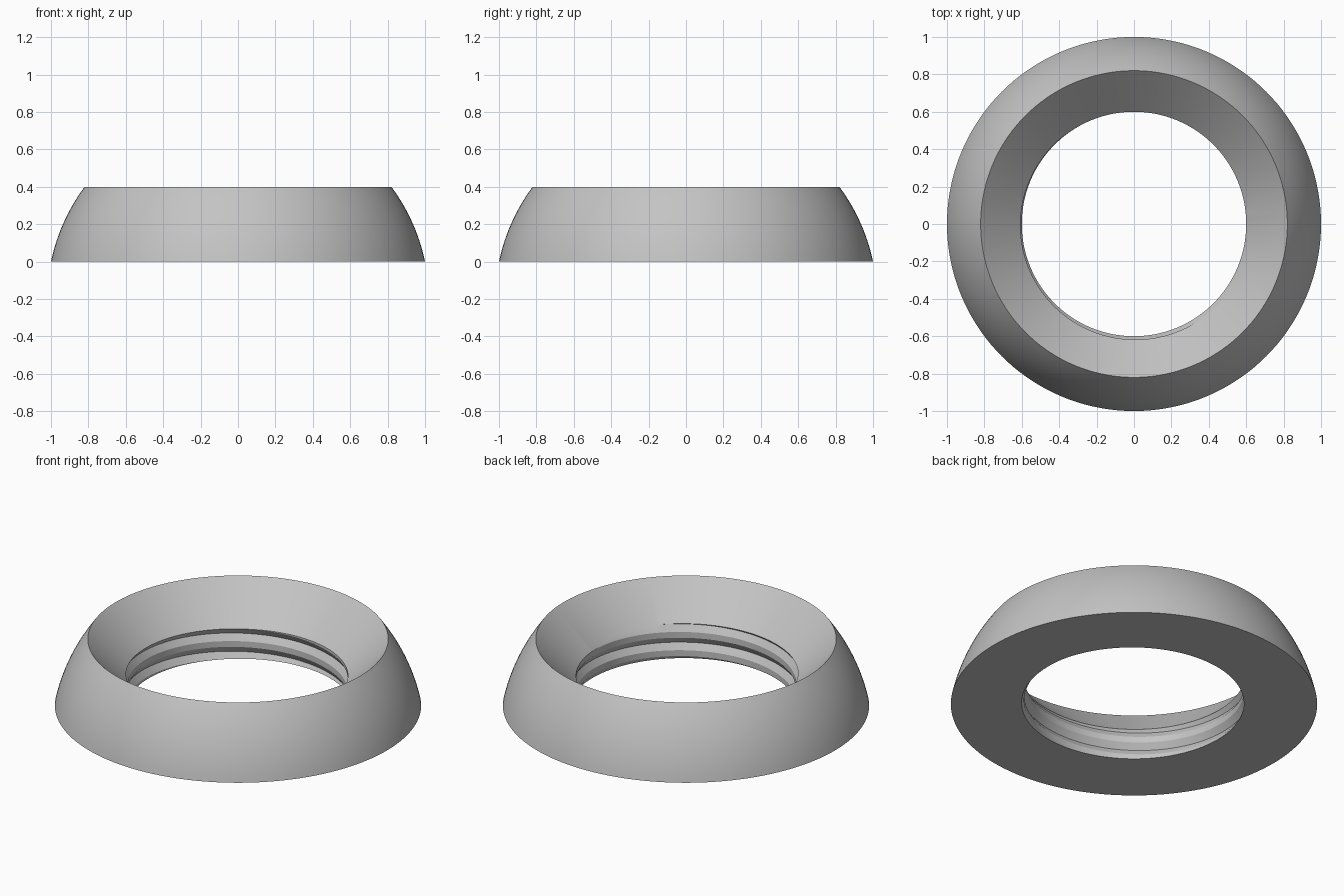
import bpy, bmesh, math

cube = bpy.data.objects.get("Cube")
if cube:
    bpy.data.objects.remove(cube, do_unlink=True)

SEGMENTS, ARC_STEPS = 144, 14
HEIGHT, RIM = 0.4, 0.82
CREST, ROOT = 0.6, 0.624          # thread radii
PITCH, FLAT = 0.11, 0.035         # thread pitch and crest width
FLANK = (PITCH - FLAT) / 2
DROP = 0.2095                     # centre of the outer dome below the base


def crest_start(angle):
    """Height of the lower crest edge of the right-handed thread."""
    return 0.075 + PITCH * (angle / math.tau - 0.375)


def thread_radius(angle, z):
    t = (z - crest_start(angle)) % PITCH
    if t < FLAT:
        return CREST
    return ROOT - (ROOT - CREST) * abs(t - FLAT - FLANK) / FLANK


def cone_end(angle):
    """Height where the conical seat runs into the thread."""
    low, high = 0.1, 0.3
    for _ in range(40):
        mid = (low + high) / 2
        if mid + RIM - HEIGHT > thread_radius(angle, mid):
            high = mid
        else:
            low = mid
    return low


def section(angle):
    """Closed (radius, height) outline of the ring at one angle."""
    top = cone_end(angle)
    points = []
    for turn in range(-2, 4):
        for offset in (0, FLAT, FLAT + FLANK):
            z = crest_start(angle) + turn * PITCH + offset
            z = min(max(z, 0), top)
            points.append((thread_radius(angle, z), z))
    points.append((RIM, HEIGHT))
    # Domed outer wall
    for i in range(1, ARC_STEPS + 1):
        z = HEIGHT * (1 - i / ARC_STEPS)
        points.append((math.sqrt(1 + DROP ** 2 - (z + DROP) ** 2), z))
    return points


# Ring body: sections swept around the axis, welded at the seam
bm = bmesh.new()
columns = []
for s in range(SEGMENTS + 1):
    a = math.tau * s / SEGMENTS
    columns.append([bm.verts.new((r * math.cos(a), r * math.sin(a), z))
                    for r, z in section(a)])
for here, there in zip(columns, columns[1:]):
    for i in range(len(here)):
        j = (i + 1) % len(here)
        bm.faces.new((here[i], here[j], there[j], there[i]))
bmesh.ops.remove_doubles(bm, verts=bm.verts, dist=0.00005)
bmesh.ops.dissolve_degenerate(bm, edges=bm.edges, dist=0.00005)
bmesh.ops.recalc_face_normals(bm, faces=bm.faces)

mesh = bpy.data.meshes.new("threaded_ring")
bm.to_mesh(mesh)
bm.free()
ring = bpy.data.objects.new("threaded_ring", mesh)
bpy.context.collection.objects.link(ring)

# Plain grey finish
grey = bpy.data.materials.new("grey_metal")
grey.use_nodes = True
colour = (0.55, 0.55, 0.55, 1)
grey.diffuse_color = colour
grey.node_tree.nodes["Principled BSDF"].inputs["Base Color"].default_value = colour
mesh.materials.append(grey)

bpy.ops.object.select_all(action="DESELECT")
ring.select_set(True)
bpy.context.view_layer.objects.active = ring
bpy.ops.object.shade_smooth_by_angle(angle=math.radians(25))
